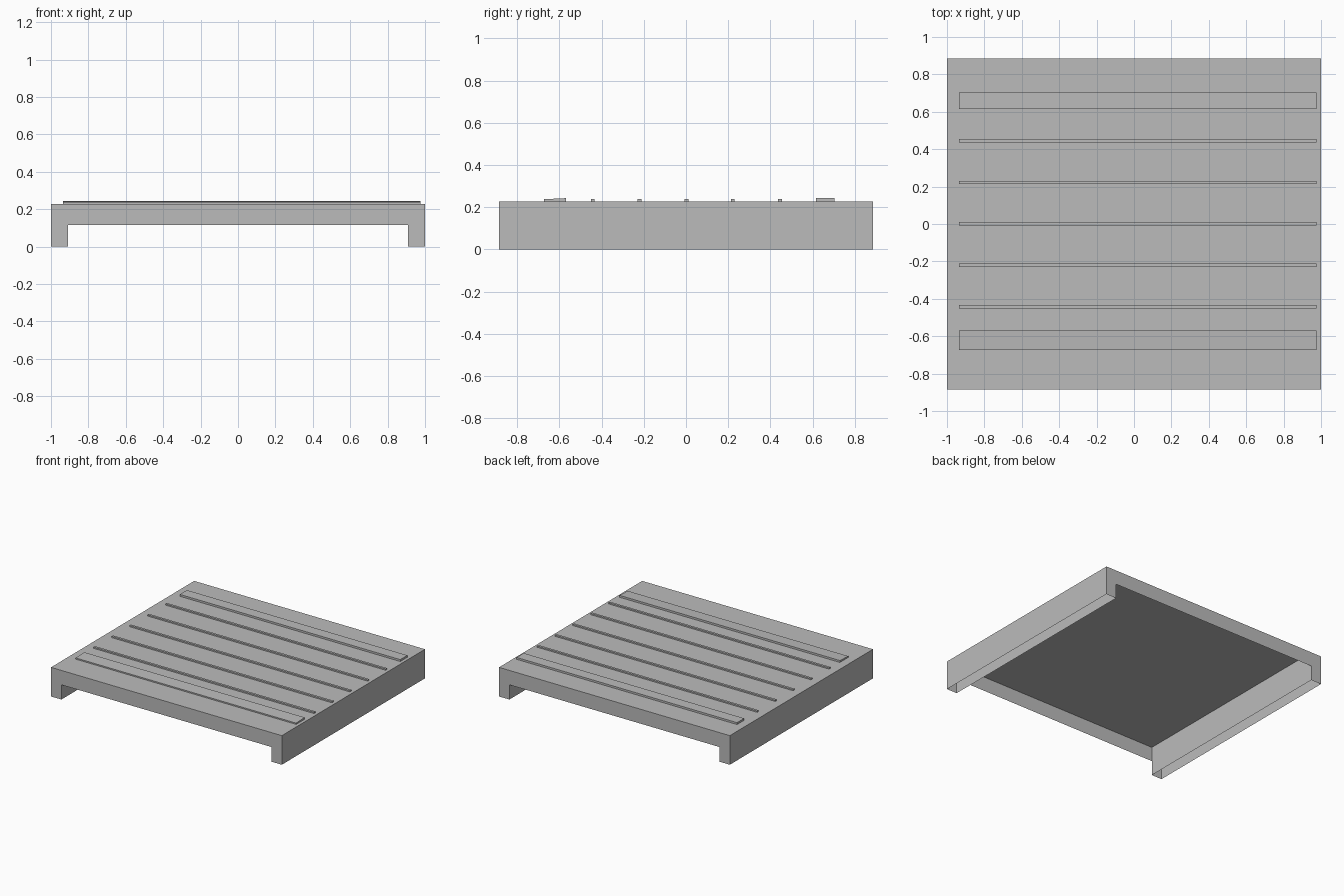
import bpy, bmesh

if "Cube" in bpy.data.objects:
    bpy.data.objects.remove(bpy.data.objects["Cube"])

grey = bpy.data.materials.new("plain grey")
grey.diffuse_color = (0.5, 0.5, 0.5, 1)
grey.use_nodes = True
grey.node_tree.nodes["Principled BSDF"].inputs["Base Color"].default_value = grey.diffuse_color

X, Y = 1.0, 0.886            # half sizes of the platform
LEG, MID, TOP = 0.91, 0.115, 0.228   # inner leg x, apron bottom z, deck z


def make(name, polygons):
    """Mesh object from a list of polygons, shared corners merged."""
    bm = bmesh.new()
    for poly in polygons:
        bm.faces.new([bm.verts.new(p) for p in poly])
    bmesh.ops.remove_doubles(bm, verts=bm.verts, dist=0.0001)
    mesh = bpy.data.meshes.new(name)
    bm.to_mesh(mesh)
    bm.free()
    mesh.materials.append(grey)
    obj = bpy.data.objects.new(name, mesh)
    bpy.context.collection.objects.link(obj)
    return obj


def side_wall(x, sign):
    """Upright sheet along y, facing +x or -x."""
    quad = [(x, -Y, 0), (x, Y, 0), (x, Y, TOP), (x, -Y, TOP)]
    return quad if sign > 0 else quad[::-1]


# Deck sheet
make("deck", [[(-X, -Y, TOP), (X, -Y, TOP), (X, Y, TOP), (-X, Y, TOP)]])

# Front and back aprons with the leg ends
arch = [(-X, 0), (-LEG, 0), (-LEG, MID), (LEG, MID),
        (LEG, 0), (X, 0), (X, TOP), (-X, TOP)]
make("front_apron", [[(x, -Y, z) for x, z in arch]])
make("back_apron", [[(x, Y, z) for x, z in reversed(arch)]])

# Hollow legs, open underneath
for name, s in (("left_leg", -1), ("right_leg", 1)):
    make(name, [side_wall(s * X, s), side_wall(s * LEG, -s)])


def slat(name, y0, y1, z0, z1):
    """Raised strip on the deck; z0 and z1 are its front and back heights."""
    a, b = -0.935, 0.975
    profile = [(y0, TOP), (y1, TOP), (y1, z1), (y0, z0)]
    sides = [[(b, y, z) for y, z in profile],
             [(a, y, z) for y, z in reversed(profile)]]
    for i in range(1, 4):
        (ya, za), (yb, zb) = profile[i], profile[(i + 1) % 4]
        sides.append([(a, ya, za), (b, ya, za), (b, yb, zb), (a, yb, zb)])
    obj = make(name, sides)
    bm = bmesh.new()
    bm.from_mesh(obj.data)
    bmesh.ops.recalc_face_normals(bm, faces=bm.faces)
    bm.to_mesh(obj.data)
    bm.free()


# Wide end slats
slat("front_wide_slat", -0.673, -0.569, 0.238, 0.243)
slat("back_wide_slat", 0.616, 0.704, 0.243, 0.243)

# Thin slats between them
for i, y in enumerate((-0.442, -0.221, 0.002, 0.222, 0.445)):
    slat(f"thin_slat_{i + 1}", y - 0.009, y + 0.009, 0.238, 0.238)
